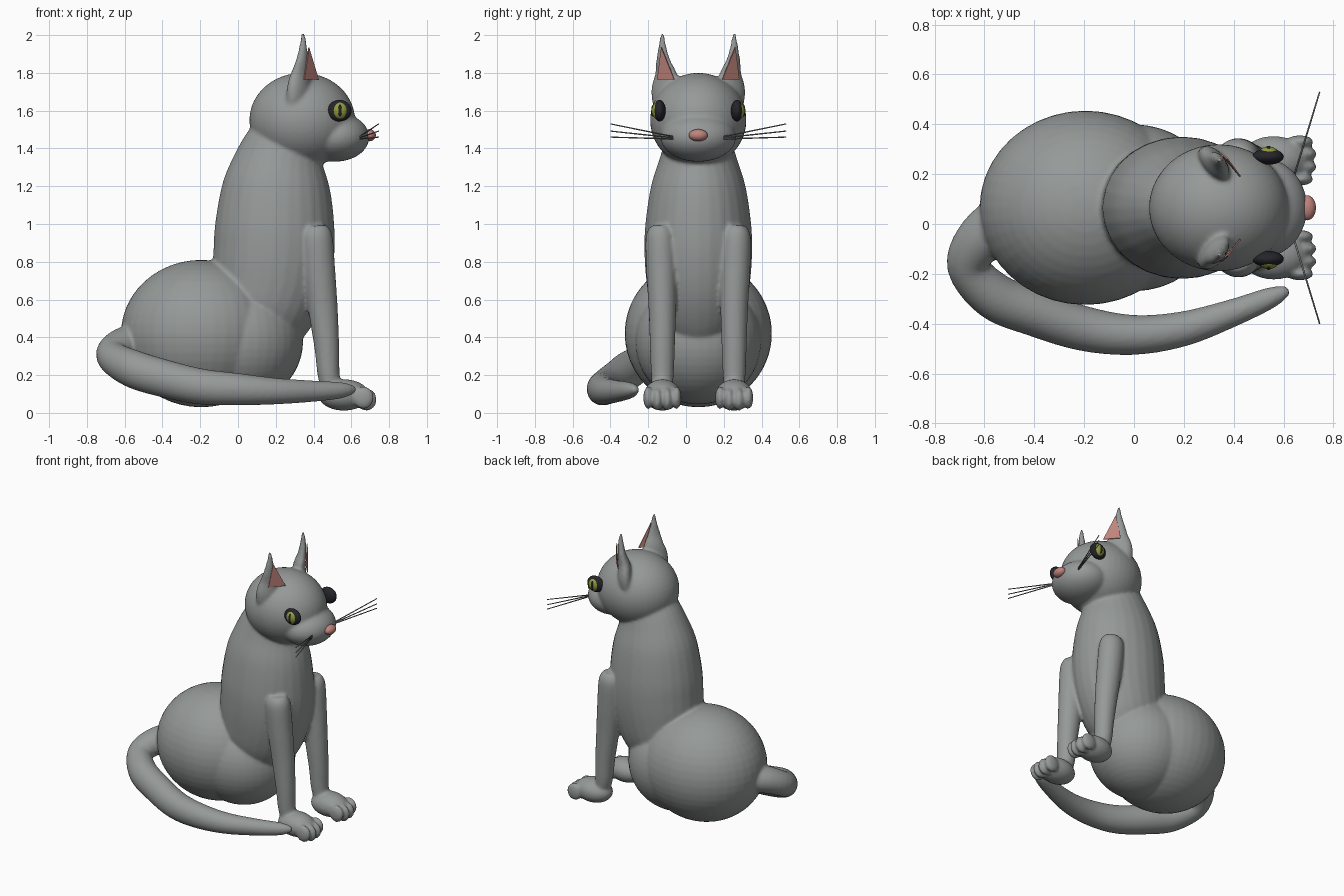
import bpy, bmesh, math
from mathutils import Matrix, Vector

CY = 0.065  # the cat's own mirror plane


def material(name, rgb):
    m = bpy.data.materials.new(name)
    m.diffuse_color = (*rgb, 1)
    return m


FUR = material("grey fur", (0.30, 0.32, 0.31))
PINK = material("pink skin", (0.52, 0.23, 0.20))
BLACK = material("eye black", (0.018, 0.018, 0.024))
GREEN = material("iris green", (0.29, 0.33, 0.05))
WHISKER = material("whisker grey", (0.22, 0.22, 0.22))


def ball(bm, c, r):
    mat = Matrix.Translation((c[0], CY + c[1], c[2])) @ Matrix.Diagonal((*r, 1))
    bmesh.ops.create_uvsphere(bm, u_segments=40, v_segments=24, radius=1, matrix=mat)


def spline(rows, steps):
    """Catmull-Rom through rows of numbers."""
    out = []
    for i in range(len(rows) - 1):
        p = [rows[max(i - 1, 0)], rows[i], rows[i + 1], rows[min(i + 2, len(rows) - 1)]]
        for k in range(steps):
            t = k / steps
            out.append([b + 0.5 * t * (c - a + t * (2 * a - 5 * b + 4 * c - d
                        + t * (3 * (b - c) + d - a))) for a, b, c, d in zip(*p)])
    return out + [list(rows[-1])]


def loft(bm, rows, ref, sides=28, steps=5):
    """Elliptical tube; rows are x, y offset, z, radius along ref, radius across."""
    rows = spline(rows, steps)
    pts = [Vector((r[0], CY + r[1], r[2])) for r in rows]
    rings = []
    for i, (p, r) in enumerate(zip(pts, rows)):
        t = (pts[min(i + 1, len(pts) - 1)] - pts[max(i - 1, 0)]).normalized()
        u = Vector(ref)
        u = (u - t * u.dot(t)).normalized()
        v = t.cross(u)
        rings.append([bm.verts.new(p + u * r[3] * math.cos(a) + v * r[4] * math.sin(a))
                      for a in (2 * math.pi * k / sides for k in range(sides))])
    for a, b in zip(rings, rings[1:]):
        for k in range(sides):
            n = (k + 1) % sides
            bm.faces.new((a[k], a[n], b[n], b[k]))
    bm.faces.new(rings[0][::-1])
    bm.faces.new(rings[-1])


def finish(bm, name, mat, smooth=True):
    bmesh.ops.recalc_face_normals(bm, faces=bm.faces)
    for f in bm.faces:
        f.smooth = smooth
    me = bpy.data.meshes.new(name)
    bm.to_mesh(me)
    bm.free()
    me.materials.append(mat)
    ob = bpy.data.objects.new(name, me)
    bpy.context.collection.objects.link(ob)
    return ob


# Body: overlapping forms fused into one soft skin
body = bmesh.new()
ball(body, (-0.195, 0, 0.42), (0.425, 0.39, 0.39))   # haunches
ball(body, (0.0, 0, 0.38), (0.345, 0.335, 0.335))    # belly
loft(body, [(0.10, 0, 0.45, 0.20, 0.24), (0.13, 0, 0.55, 0.25, 0.28),
            (0.17, 0, 0.70, 0.275, 0.31), (0.19, 0, 0.85, 0.285, 0.32),
            (0.195, 0, 1.00, 0.28, 0.315), (0.205, 0, 1.20, 0.25, 0.285),
            (0.23, 0, 1.36, 0.20, 0.23), (0.28, 0, 1.50, 0.16, 0.18)], (0, 1, 0))  # torso
ball(body, (0.34, 0, 1.55), (0.28, 0.255, 0.25))     # head
ball(body, (0.515, 0, 1.46), (0.18, 0.20, 0.13))     # muzzle
loft(body, [(-0.48, -0.02, 0.39, 0.10, 0.11), (-0.61, -0.12, 0.36, 0.09, 0.10),
            (-0.665, -0.235, 0.30, 0.085, 0.085), (-0.56, -0.355, 0.235, 0.10, 0.095),
            (-0.40, -0.42, 0.185, 0.10, 0.095), (-0.20, -0.485, 0.14, 0.095, 0.09),
            (0.0, -0.51, 0.125, 0.085, 0.08), (0.20, -0.485, 0.115, 0.07, 0.07),
            (0.40, -0.42, 0.115, 0.056, 0.055), (0.55, -0.36, 0.12, 0.042, 0.042),
            (0.62, -0.33, 0.125, 0.018, 0.018)], (0, 0, 1))                        # tail
for s in (1, -1):
    # ear
    loft(body, [(0.31, s * 0.175, 1.62, 0.07, 0.05), (0.32, s * 0.18, 1.70, 0.08, 0.047),
                (0.33, s * 0.17, 1.78, 0.072, 0.040), (0.34, s * 0.185, 1.86, 0.045, 0.027),
                (0.345, s * 0.19, 1.94, 0.022, 0.019), (0.345, s * 0.19, 2.015, 0.008, 0.008)],
         (0.63, -0.77 * s, 0))
    # front leg, paw and toes
    loft(body, [(0.41, s * 0.20, 0.99, 0.05, 0.06), (0.415, s * 0.20, 0.93, 0.078, 0.085),
                (0.43, s * 0.195, 0.75, 0.08, 0.085), (0.45, s * 0.19, 0.55, 0.073, 0.078),
                (0.47, s * 0.19, 0.35, 0.066, 0.066), (0.48, s * 0.19, 0.20, 0.06, 0.058),
                (0.50, s * 0.19, 0.10, 0.05, 0.05)], (0, 1, 0))
    ball(body, (0.56, s * 0.19, 0.095), (0.135, 0.098, 0.083))
    for d, x, z in ((-0.075, 0.665, 0.08), (-0.026, 0.68, 0.07),
                    (0.026, 0.68, 0.07), (0.075, 0.665, 0.08)):
        ball(body, (x, s * 0.19 + d, z), (0.055, 0.026, 0.06))
skin = finish(body, "cat_body", FUR)
rm = skin.modifiers.new("fuse", "REMESH")
rm.mode = "VOXEL"
rm.voxel_size = 0.0105
rm.use_smooth_shade = True
sm = skin.modifiers.new("soften", "SMOOTH")
sm.factor = 0.5
sm.iterations = 5

# Nose
bm = bmesh.new()
ball(bm, (0.695, 0, 1.47), (0.035, 0.05, 0.032))
finish(bm, "nose", PINK)

for s, side in ((1, "left"), (-1, "right")):
    # Eyes: dark ball, green iris, slit pupil
    for part, mat, c, r in (
            ("eyeball", BLACK, (0.538, 0.205, 1.60), (0.063, 0.032, 0.057)),
            ("iris", GREEN, (0.54, 0.212, 1.60), (0.042, 0.034, 0.047)),
            ("pupil", BLACK, (0.54, 0.239, 1.60), (0.010, 0.010, 0.032))):
        bm = bmesh.new()
        ball(bm, (c[0], s * c[1], c[2]), r)
        finish(bm, f"{side}_{part}", mat)

    # Inner ear plate
    bm = bmesh.new()
    bm.faces.new([bm.verts.new((x, CY + s * y, z)) for x, y, z in
                  ((0.377, 0.197, 1.935), (0.428, 0.128, 1.765), (0.352, 0.218, 1.765))])
    plate = finish(bm, f"{side}_inner_ear", PINK, False)
    plate.modifiers.new("thickness", "SOLIDIFY").thickness = 0.006

    # Whiskers
    bm = bmesh.new()
    for z0, z1 in ((1.45, 1.46), (1.455, 1.492), (1.46, 1.53)):
        loft(bm, [(0.64, s * 0.12, z0, 0.004, 0.004), (0.745, s * 0.465, z1, 0.003, 0.003)],
             (0, 0, 1), sides=8, steps=1)
    finish(bm, f"{side}_whiskers", WHISKER)
